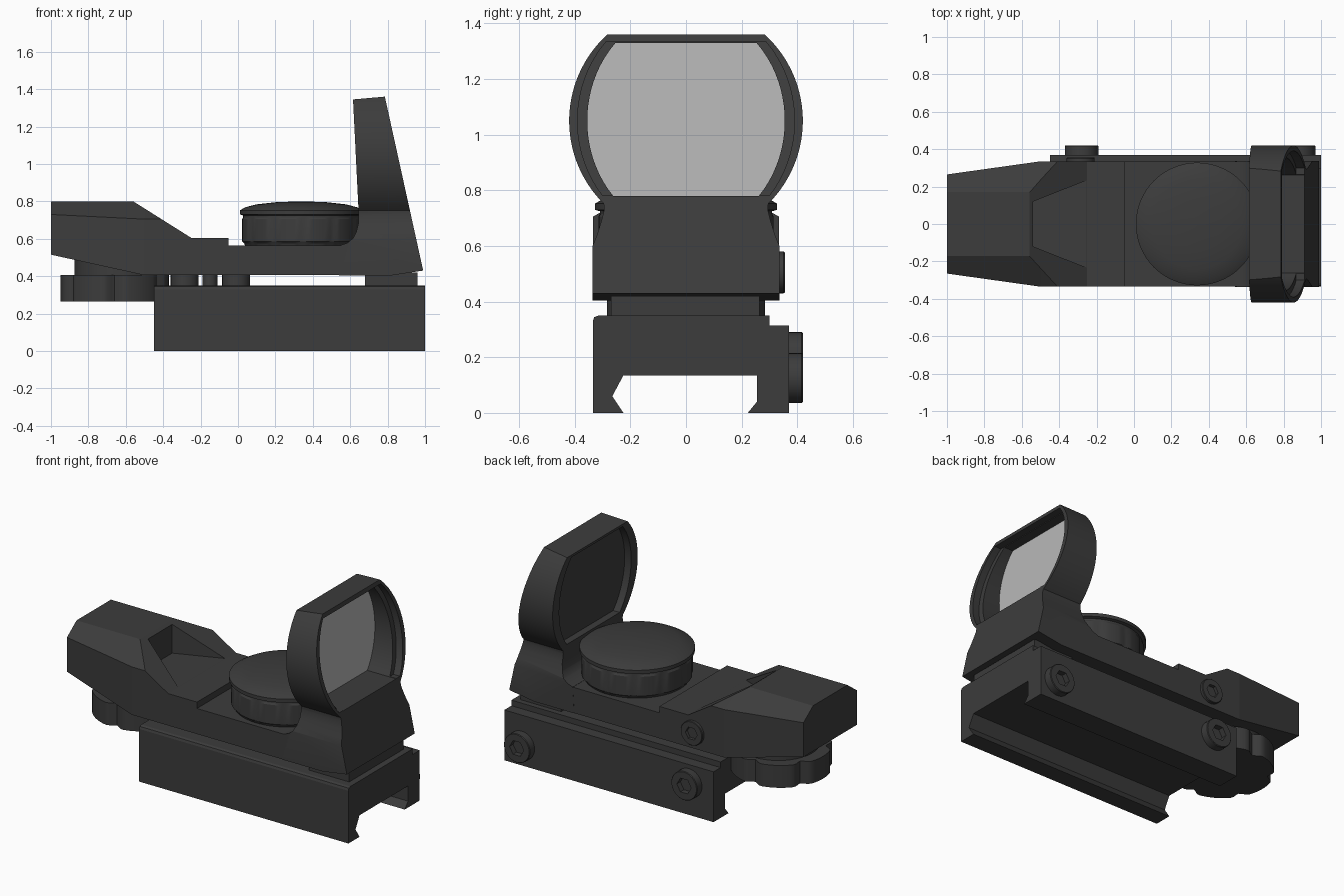
import bpy, bmesh
from math import sin, cos, pi, sqrt, radians

if "Cube" in bpy.data.objects:
    bpy.data.objects.remove(bpy.data.objects["Cube"])

dark = bpy.data.materials.new("dark_metal")
dark.diffuse_color = (0.045, 0.045, 0.045, 1)
dark.use_nodes = True
dark.node_tree.nodes["Principled BSDF"].inputs["Base Color"].default_value = dark.diffuse_color
pale = bpy.data.materials.new("pale_glass")
pale.diffuse_color = (0.48, 0.48, 0.48, 1)
pale.use_nodes = True
pale.node_tree.nodes["Principled BSDF"].inputs["Base Color"].default_value = pale.diffuse_color


def finish(name, bm, mat=dark, smooth=False):
    bmesh.ops.recalc_face_normals(bm, faces=bm.faces[:])
    me = bpy.data.meshes.new(name)
    bm.to_mesh(me)
    bm.free()
    me.materials.append(mat)
    ob = bpy.data.objects.new(name, me)
    bpy.context.collection.objects.link(ob)
    if smooth:
        smooth_edges(ob)
    return ob


def activate(ob):
    bpy.ops.object.select_all(action='DESELECT')
    ob.select_set(True)
    bpy.context.view_layer.objects.active = ob


def smooth_edges(ob, angle=25):
    activate(ob)
    bpy.ops.object.shade_smooth_by_angle(angle=radians(angle))


def loft(name, rings, mat=dark, smooth=False):
    """Skin a list of equal-length point rings and cap both ends."""
    bm = bmesh.new()
    vs = [[bm.verts.new(p) for p in ring] for ring in rings]
    n = len(rings[0])
    for r0, r1 in zip(vs, vs[1:]):
        for i in range(n):
            j = (i + 1) % n
            bm.faces.new((r0[i], r0[j], r1[j], r1[i]))
    bm.faces.new(vs[0])
    bm.faces.new(vs[-1])
    return finish(name, bm, mat, smooth)


def prism(name, pts, axis, a, b, mat=dark):
    """Extrude a 2D outline along an axis; a and b may depend on the point."""
    def ring(t):
        out = []
        for p, q in pts:
            v = [p, q]
            v.insert("xyz".index(axis), t(p, q) if callable(t) else t)
            out.append(v)
        return out
    return loft(name, [ring(a), ring(b)], mat)


def boolean(ob, cutter, op='DIFFERENCE'):
    m = ob.modifiers.new("cut", 'BOOLEAN')
    m.operation, m.object, m.solver = op, cutter, 'EXACT'
    activate(ob)
    bpy.ops.object.modifier_apply(modifier=m.name)
    bpy.data.objects.remove(cutter)


def lathe(name, profile, centre, axis='z', n=48):
    """Revolve (radius, height); radius may be a function of the angle."""
    cx, cy, cz = centre
    rings = []
    for r, h in profile:
        ring = []
        for i in range(n):
            a = 2 * pi * i / n
            rr = r(a) if callable(r) else r
            u, v = rr * cos(a), rr * sin(a)
            ring.append((cx + u, cy + v, cz + h) if axis == 'z' else (cx + u, cy + h, cz + v))
        rings.append(ring)
    return loft(name, rings, smooth=True)


def arc(a, b, zc, z0, z1, n=20):
    """Half-width points of an ellipse between two heights."""
    zs = [z0 + (z1 - z0) * i / n for i in range(n + 1)]
    return [(a * sqrt(max(0, 1 - ((z - zc) / b) ** 2)), z) for z in zs]


def mirrored(half):
    return half + [(-y, z) for y, z in reversed(half)]


# Rail clamp
prism("rail_clamp", [(-.335, 0), (-.225, 0), (-.265, .06), (-.225, .135), (.255, .135),
                     (.255, .04), (.222, 0), (.37, 0), (.37, .315), (.30, .315), (.30, .35),
                     (-.315, .35), (-.33, .344), (-.335, .33)], 'x', -.45, 1.0)

# Supports between clamp and body
prism("rear_support", [(-.27, .34), (.265, .34), (.265, .42), (-.27, .42)], 'x', .68, .96)
for i, (x, r) in enumerate([(-.285, .075), (-.15, .04), (-.01, .075)]):
    lathe(f"support_post_{i + 1}", [(r, .34), (r, .42)], (x, 0, 0), n=24)

# Main body: tapered nose with chamfered top, then stepped deck
def section(x, w, z0, z1):
    return [(x, y, z) for y, z in mirrored([(w, z0), (w, z1), (.17, .80)])]

body = loft("body", [section(-1, .265, .515, .73), section(-.5, .335, .405, .705),
                     section(.62, .335, .405, .705)])
boolean(body, prism("deck_cut", [(-.719, .9), (-.25, .605), (-.05, .605), (-.05, .565),
                                 (.9, .565), (.9, .9)], 'y', -1, 1))
boolean(body, prism("notch_cut", [(-.54, -.12), (-.2, -.254), (-.2, .254), (-.54, .12)],
                    'z', .607, 1))

# Hood: rear-view outline intersected with side-view outline
rear = lambda y, z: .785 + (1.36 - z) * .2204
hood = prism("lens_hood", mirrored([(.336, .39), (.336, .60), (.320, .64), (.304, .69), (.294, .73)]
                                   + arc(.42, .42, 1.05, .752, 1.375, 28)), 'x', .4, 1.2)
boolean(hood, prism("side_shape", [(.54, .404), (.55, .566), (.585, .578), (.615, .603), (.632, .635),
                                   (.643, .68), (.645, .74), (.615, 1.345), (.785, 1.36),
                                   (.99, .43), (.82, .404)], 'y', -1, 1), 'INTERSECT')
window = mirrored(arc(.355, .40, 1.05, .78, 1.33))
boolean(hood, prism("window_cut", window, 'x', .3, 1.3))
boolean(hood, prism("rebate_cut", mirrored(arc(.39, .42, 1.05, .782, 1.335)), 'x',
                    lambda y, z: rear(y, z) - .045, 1.3))
smooth_edges(hood)

# Lens set near the front of the hood: dark in front, pale behind
def lens_plane(offset):
    return lambda y, z: .645 - (z - .74) * .05 + offset

prism("lens_front", window, 'x', lens_plane(.045), lens_plane(.058))
prism("lens_back", window, 'x', lens_plane(.058), lens_plane(.07), pale)

# Round cap with very shallow grip grooves
grip = lambda a: .310 if round(a / (2 * pi) * 96) % 8 in (0, 1) else .316
lathe("adjuster_cap", [(.295, .55), (.305, .575), (grip, .585), (grip, .705), (.310, .715), (.310, .725),
                       (.328, .73), (.328, .752), (.30, .768), (.24, .784), (.13, .796), (.01, .80)],
      (.338, 0, 0), n=96)

# Scalloped rotary switch under the nose
scallop = lambda a: .29 - .035 * max(0, cos(6 * a + pi)) ** 4
lathe("switch_knob", [(scallop, .265), (scallop, .405)], (-.66, 0, 0), n=96)
lathe("switch_neck", [(.235, .40), (.235, .53)], (-.64, 0, 0))

# Hex-socket screws on the back side
def screw(name, x, y, z, r, h):
    hexa = lambda a: .55 * r * cos(pi / 6) / cos(a % (pi / 3) - pi / 6)
    lathe(name, [(r, -.03), (r, h - .004), (r * .96, h), (hexa, h), (hexa, h - .035)],
          (x, y, z), 'y', 36)

screw("clamp_screw_rear", .88, .37, .125, .09, .05)
screw("clamp_screw_front", -.28, .37, .20, .09, .05)
screw("body_screw", -.285, .33, .505, .075, .025)
